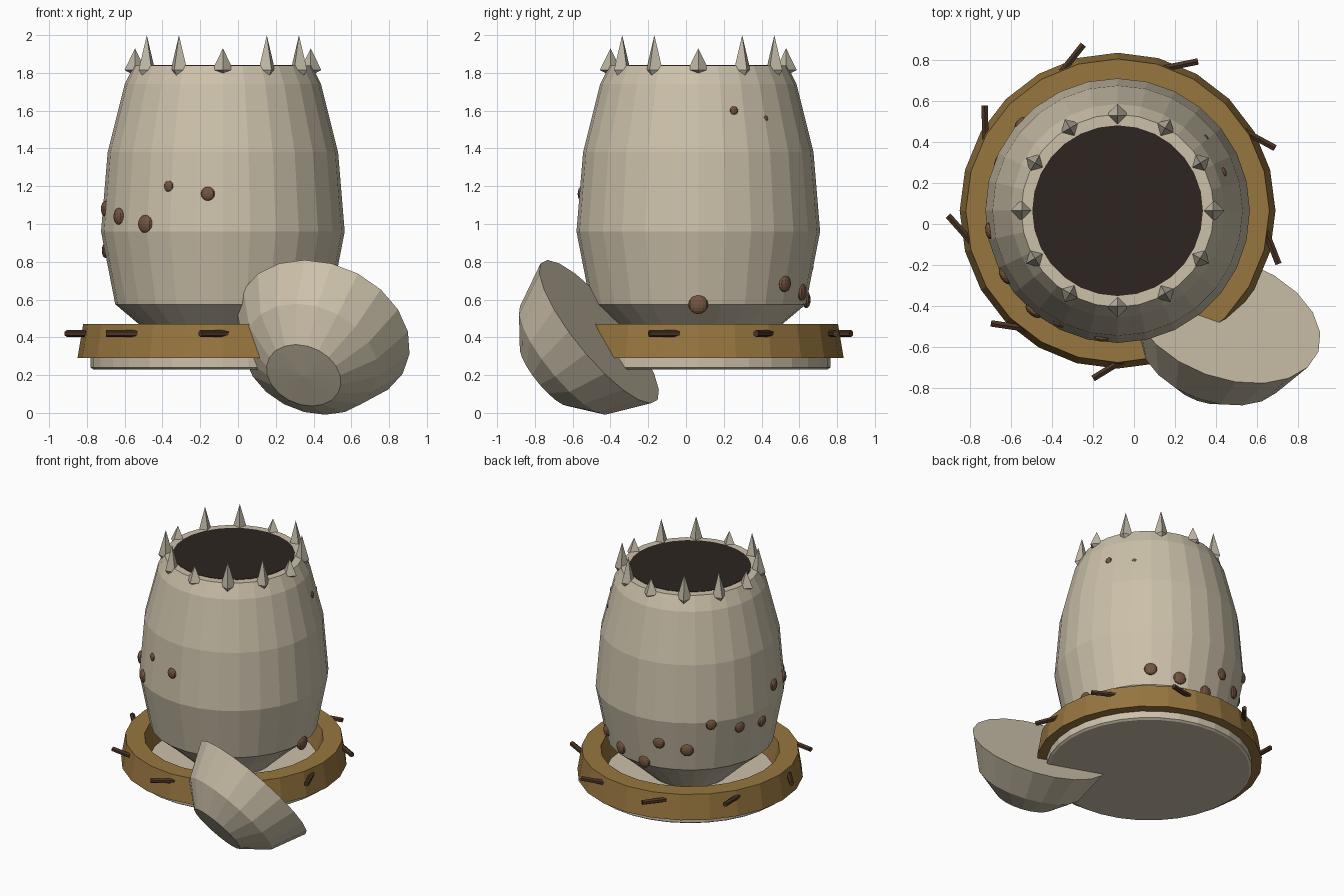
import bpy, bmesh, math
from mathutils import Vector, Matrix

if "Cube" in bpy.data.objects:
    bpy.data.objects.remove(bpy.data.objects["Cube"])

CX, CY = -0.08, 0.065          # axis of the barrel


def material(name, rgb):
    m = bpy.data.materials.new(name)
    m.diffuse_color = (*rgb, 1)
    m.use_nodes = True
    m.node_tree.nodes["Principled BSDF"].inputs["Base Color"].default_value = m.diffuse_color
    return m


CREAM = material("cream", (0.60, 0.53, 0.40))
BONE = material("bone", (0.52, 0.48, 0.38))
GOLD = material("ochre", (0.31, 0.18, 0.05))
TWIG = material("dark_wood", (0.07, 0.035, 0.018))
SPOT = material("spot_brown", (0.17, 0.09, 0.05))
DARK = material("dark_inside", (0.026, 0.018, 0.014))


def finish(bm, name, mat, matrix):
    bmesh.ops.recalc_face_normals(bm, faces=bm.faces)
    me = bpy.data.meshes.new(name)
    bm.to_mesh(me)
    bm.free()
    me.materials.append(mat)
    ob = bpy.data.objects.new(name, me)
    ob.matrix_world = matrix
    bpy.context.collection.objects.link(ob)
    return ob


def lathe(name, profile, sides, mat, matrix=None, closed=False):
    """Spin (radius, height) points round z; open ends on the axis are capped."""
    bm = bmesh.new()
    rings = []
    for r, z in profile:
        if r == 0:
            rings.append([bm.verts.new((0, 0, z))] * sides)
        else:
            rings.append([bm.verts.new((r * math.cos(a), r * math.sin(a), z))
                          for a in (2 * math.pi * i / sides for i in range(sides))])
    pairs = list(zip(rings, rings[1:]))
    if closed:
        pairs.append((rings[-1], rings[0]))
    for lo, hi in pairs:
        for i in range(sides):
            j = (i + 1) % sides
            bm.faces.new(list(dict.fromkeys((lo[i], lo[j], hi[j], hi[i]))))
    return finish(bm, name, mat, matrix or Matrix.Translation((CX, CY, 0)))


def polar(r, deg, z):
    a = math.radians(deg)
    return Vector((CX + r * math.cos(a), CY + r * math.sin(a), z))


# base plate and surrounding ring
lathe("base_plate", [(0, 0.23), (0.685, 0.23), (0.70, 0.24), (0.70, 0.305), (0, 0.305)], 32, CREAM)
lathe("base_ring", [(0.77, 0.29), (0.74, 0.47), (0.61, 0.47), (0.57, 0.29)], 24, GOLD, closed=True)

# barrel body with a dark opening on top
BODY = [(0.25, 0.29), (0.445, 0.47), (0.57, 0.575), (0.645, 0.96),
        (0.61, 1.38), (0.52, 1.74), (0.47, 1.84)]
lathe("barrel_body", [(0, 0.29)] + BODY + [(0.415, 1.84), (0.415, 1.80), (0, 1.80)], 28, CREAM)
lathe("opening", [(0, 1.79), (0.416, 1.79), (0.416, 1.843), (0, 1.843)], 28, DARK)

# crown of spikes, every third one short
for i in range(12):
    short = i % 3 == 0
    top, low, w = (1.93, 1.785, 0.056) if short else (2.0, 1.75, 0.05)
    lathe(f"spike_{i}", [(0, low), (w, 1.815), (0, top)], 4, BONE,
          Matrix.Translation(polar(0.465, 30 * i, 0)) @ Matrix.Rotation(math.radians(30 * i), 4, 'Z'))

# twigs stuck slantwise in the ring
for i in range(9):
    deg = 26.5 + 40 * i
    m = (Matrix.Translation(polar(0.775, deg, 0.42))
         @ Matrix.Rotation(math.radians(deg - 55), 4, 'Z') @ Matrix.Rotation(math.pi / 2, 4, 'Y'))
    lathe(f"twig_{i}", [(0, -0.085), (0.018, -0.085), (0.018, 0.085), (0, 0.085)], 6, TWIG, m)


def body_radius(z):
    for (r0, z0), (r1, z1) in zip(BODY, BODY[1:]):
        if z0 <= z <= z1:
            return r0 + (r1 - r0) * (z - z0) / (z1 - z0)


# spots winding round the body: angle, height, size
SPOTS = [(0, 0.575, 0.052), (51, 0.685, 0.045), (71, 0.64, 0.046), (92, 0.60, 0.046),
         (104.5, 0.78, 0.042), (123, 0.74, 0.046), (138, 0.94, 0.038), (157.5, 0.88, 0.04),
         (176.5, 0.86, 0.04), (189, 1.08, 0.042), (210, 1.04, 0.045), (230, 1.0, 0.047),
         (242.5, 1.20, 0.029), (262.7, 1.16, 0.037), (20, 1.60, 0.023), (39.6, 1.56, 0.015)]
for i, (deg, z, s) in enumerate(SPOTS):
    bm = bmesh.new()
    bmesh.ops.create_uvsphere(bm, u_segments=12, v_segments=8, radius=s)
    bmesh.ops.scale(bm, verts=bm.verts, vec=(0.5, 1, 1))
    finish(bm, f"spot_{i}", SPOT, Matrix.Translation(polar(body_radius(z) - 0.003, deg, z))
           @ Matrix.Rotation(math.radians(deg), 4, 'Z'))

# tilted bowl-shaped lid leaning on the base
tilt = Vector((0.27, 0.75, 0.61)).to_track_quat('Z', 'Y').to_matrix().to_4x4()
lathe("leaning_lid", [(0, -0.39), (0.205, -0.38), (0.37, -0.24), (0.478, 0), (0, 0)], 20, CREAM,
      Matrix.Translation((0.45, -0.46, 0.43)) @ tilt)
